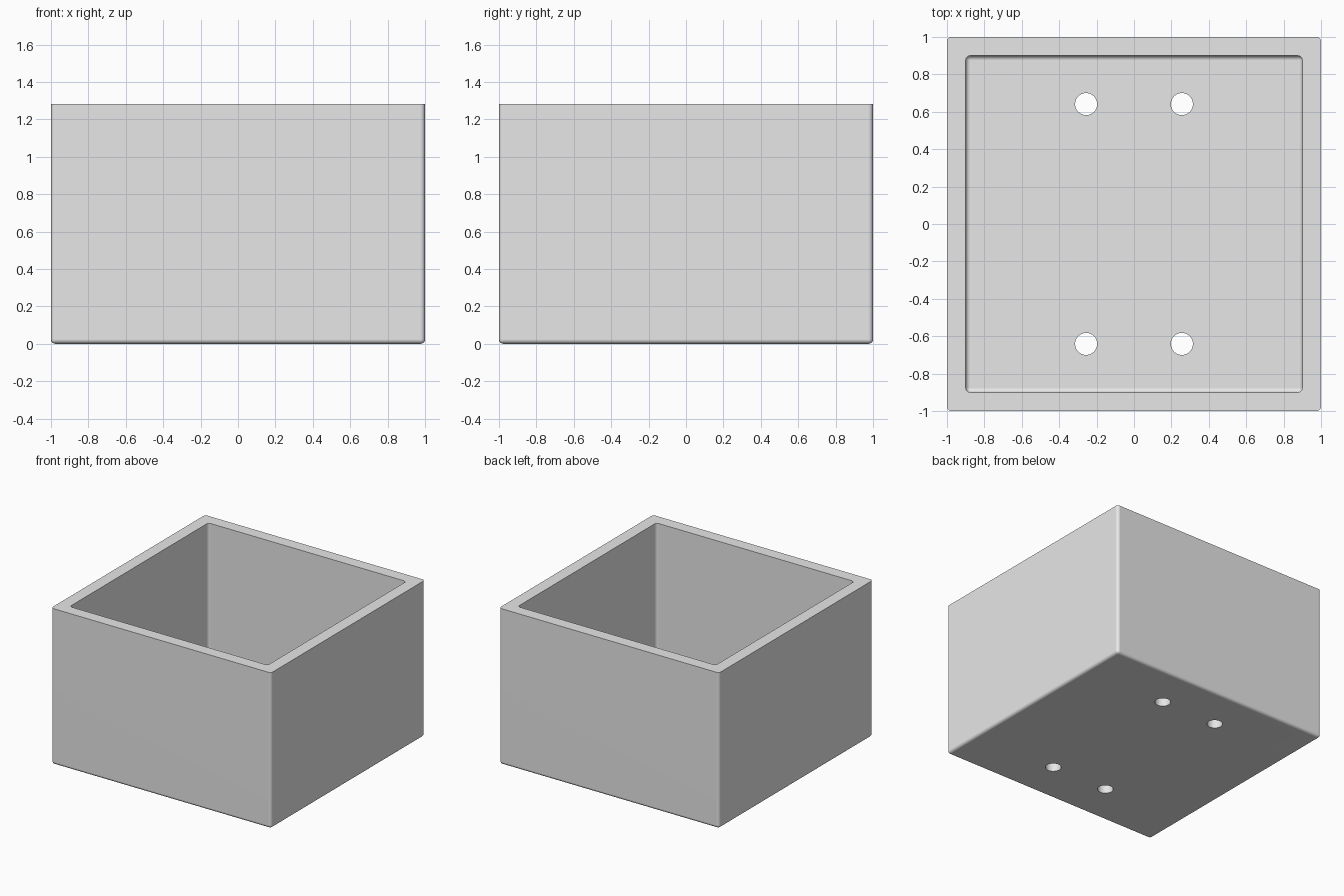
import bpy, bmesh, math
from mathutils import Matrix

if "Cube" in bpy.data.objects:
    bpy.data.objects.remove(bpy.data.objects["Cube"])

HEIGHT, INNER, FLOOR = 1.282, 0.90, 0.10
HOLE_X, HOLE_Y, HOLE_R = 0.256, 0.641, 0.059
ROUND = 0.025

grey = bpy.data.materials.new("grey")
grey.diffuse_color = (0.8, 0.8, 0.8, 1)
grey.use_nodes = True
grey.node_tree.nodes["Principled BSDF"].inputs["Base Color"].default_value = grey.diffuse_color


def make_object(name, bm):
    mesh = bpy.data.meshes.new(name)
    bm.to_mesh(mesh)
    bm.free()
    obj = bpy.data.objects.new(name, mesh)
    obj.data.materials.append(grey)
    bpy.context.collection.objects.link(obj)
    return obj


def rounded_box(name, half, z0, z1):
    """Box with rounded upright and bottom edges and a sharp top."""
    bm = bmesh.new()
    bmesh.ops.create_cube(bm, size=1)
    for v in bm.verts:
        v.co = (v.co.x * 2 * half, v.co.y * 2 * half, z1 if v.co.z > 0 else z0)
    edges = [e for e in bm.edges if min(v.co.z for v in e.verts) < z1 - 0.01]
    bmesh.ops.bevel(bm, geom=edges, offset=ROUND, segments=5,
                    profile=0.5, affect='EDGES')
    return make_object(name, bm)


def cut(target, cutter):
    mod = target.modifiers.new("cut", 'BOOLEAN')
    mod.operation, mod.solver, mod.object = 'DIFFERENCE', 'EXACT', cutter
    bpy.context.view_layer.objects.active = target
    bpy.ops.object.modifier_apply(modifier=mod.name)
    bpy.data.objects.remove(cutter)


# Open box: outer shell with the cavity taken out
box = rounded_box("open_box", 1.0, 0.0, HEIGHT)
cut(box, rounded_box("cavity_cutter", INNER, FLOOR, HEIGHT + 0.2))

# Four round holes through the floor
bm = bmesh.new()
for sx in (-1, 1):
    for sy in (-1, 1):
        bmesh.ops.create_cone(bm, cap_ends=True, segments=40, radius1=HOLE_R,
                              radius2=HOLE_R, depth=0.4,
                              matrix=Matrix.Translation((sx * HOLE_X, sy * HOLE_Y, 0.05)))
cut(box, make_object("hole_cutter", bm))

# Smooth rounded edges, flat walls
box.select_set(True)
bpy.context.view_layer.objects.active = box
bpy.ops.object.shade_smooth_by_angle(angle=math.radians(30))
normals = box.modifiers.new("flat_walls", 'WEIGHTED_NORMAL')
normals.keep_sharp = True
